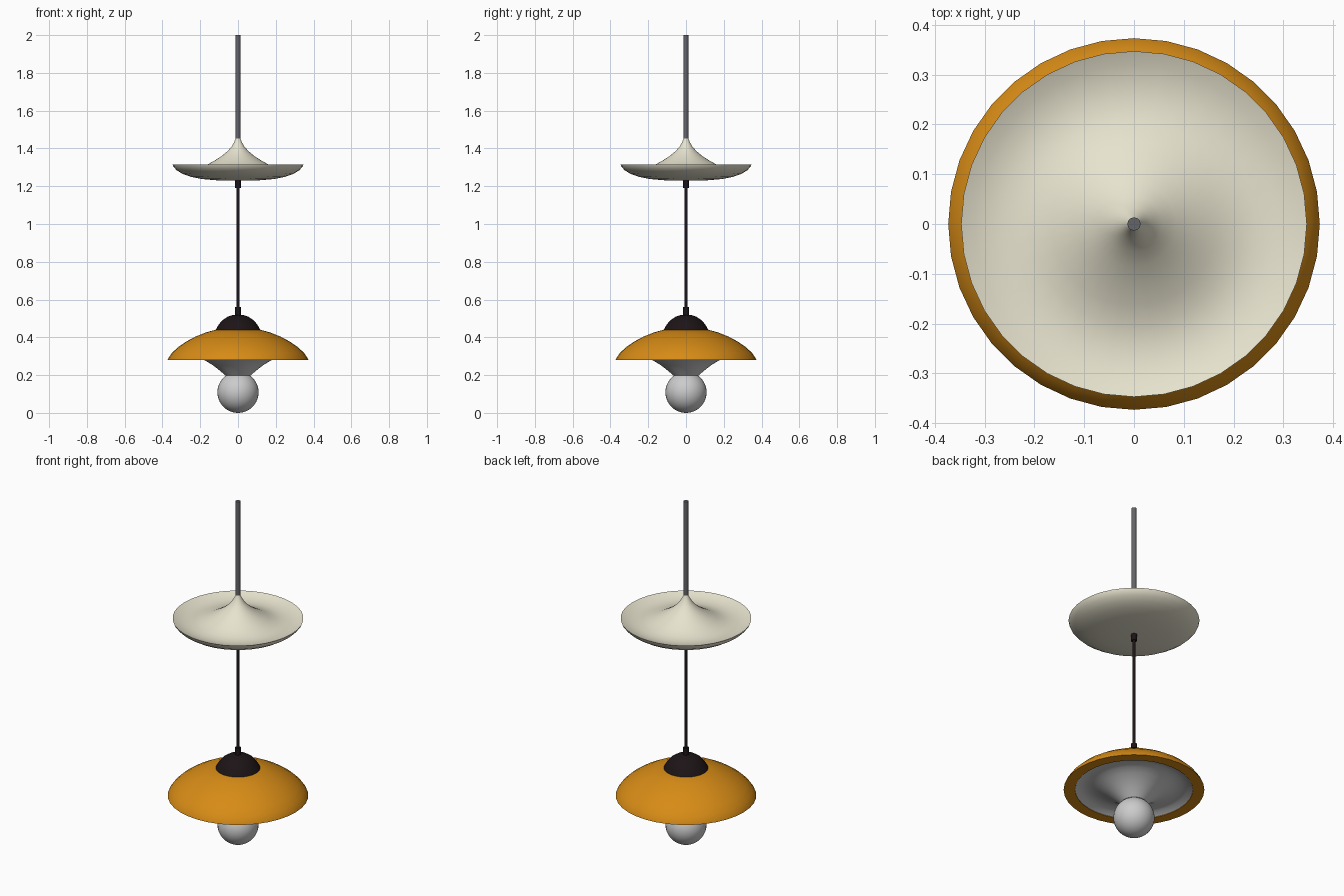
import bpy, bmesh
from math import cos, sin, pi, radians

if "Cube" in bpy.data.objects:
    bpy.data.objects.remove(bpy.data.objects["Cube"])


def material(name, rgb):
    m = bpy.data.materials.new(name)
    m.diffuse_color = (*rgb, 1)
    m.use_nodes = True
    m.node_tree.nodes["Principled BSDF"].inputs["Base Color"].default_value = m.diffuse_color
    return m


cream = material("cream", (0.80, 0.77, 0.62))
orange = material("orange", (0.68, 0.26, 0.008))
black = material("black", (0.012, 0.007, 0.008))
dark_grey = material("dark_grey", (0.13, 0.13, 0.14))


def finish(obj, mat, angle=35):
    bpy.ops.object.select_all(action='DESELECT')
    obj.select_set(True)
    bpy.context.view_layer.objects.active = obj
    bpy.ops.object.shade_smooth_by_angle(angle=radians(angle))
    if mat:
        obj.data.materials.append(mat)


def lathe(name, profile, mat=None, sides=36, closed=False):
    """Revolve (radius, z) points around the z axis; radius 0 makes a pole."""
    bm = bmesh.new()
    rings = []
    for r, z in profile:
        n = 1 if r == 0 else sides
        rings.append([bm.verts.new((r * cos(2 * pi * i / sides), r * sin(2 * pi * i / sides), z))
                      for i in range(n)])
    pairs = list(zip(rings, rings[1:]))
    if closed:
        pairs.append((rings[-1], rings[0]))
    for a, b in pairs:
        for i in range(sides):
            j = (i + 1) % sides
            quad = [a[i % len(a)], a[j % len(a)], b[j % len(b)], b[i % len(b)]]
            bm.faces.new(list(dict.fromkeys(quad)))
    bmesh.ops.recalc_face_normals(bm, faces=bm.faces)
    me = bpy.data.meshes.new(name)
    bm.to_mesh(me)
    bm.free()
    obj = bpy.data.objects.new(name, me)
    bpy.context.collection.objects.link(obj)
    finish(obj, mat)
    return obj


def rod(name, r, z0, z1, mat):
    return lathe(name, [(0, z0), (r, z0), (r, z1), (0, z1)], mat, sides=20)


# Ceiling rod and hanging cable with its two end sleeves
rod("upper_rod", 0.013, 1.44, 2.0, dark_grey)
rod("cable", 0.009, 0.54, 1.21, black)
rod("upper_sleeve", 0.015, 1.19, 1.24, black)
rod("lower_sleeve", 0.015, 0.51, 0.56, black)

# Upper dish: flared cone running into a shallow bowl
lathe("upper_dish", [
    (0, 1.458), (0.012, 1.455), (0.019, 1.436), (0.034, 1.41), (0.056, 1.385),
    (0.085, 1.361), (0.12, 1.338), (0.165, 1.313), (0.205, 1.298), (0.245, 1.291),
    (0.285, 1.294), (0.32, 1.303), (0.347, 1.315),
    (0.342, 1.303), (0.325, 1.285), (0.295, 1.266), (0.25, 1.25), (0.19, 1.238),
    (0.11, 1.231), (0, 1.229)], cream)

# Black cap on the shade
lathe("shade_cap", [
    (0, 0.52), (0.025, 0.519), (0.055, 0.509), (0.082, 0.491), (0.102, 0.468),
    (0.118, 0.44), (0, 0.44)], black)

# Orange shade with a flat rim band underneath
lathe("shade", [
    (0.105, 0.44), (0.118, 0.44), (0.17, 0.426), (0.225, 0.404), (0.275, 0.377),
    (0.32, 0.346), (0.352, 0.315), (0.37, 0.288), (0.373, 0.279),
    (0.313, 0.279), (0.30, 0.31), (0.24, 0.36), (0.105, 0.42)], orange, closed=True)

# Inner reflector flaring down to the bulb
lathe("reflector", [
    (0.314, 0.28), (0.285, 0.298), (0.25, 0.303), (0.215, 0.296), (0.18, 0.281),
    (0.14, 0.257), (0.11, 0.235), (0.085, 0.214), (0.066, 0.197), (0, 0.197)])

# Globe bulb
bpy.ops.mesh.primitive_uv_sphere_add(segments=36, ring_count=20, radius=0.109, location=(0, 0, 0.109))
bulb = bpy.context.object
bulb.name = "bulb"
finish(bulb, None, 60)
